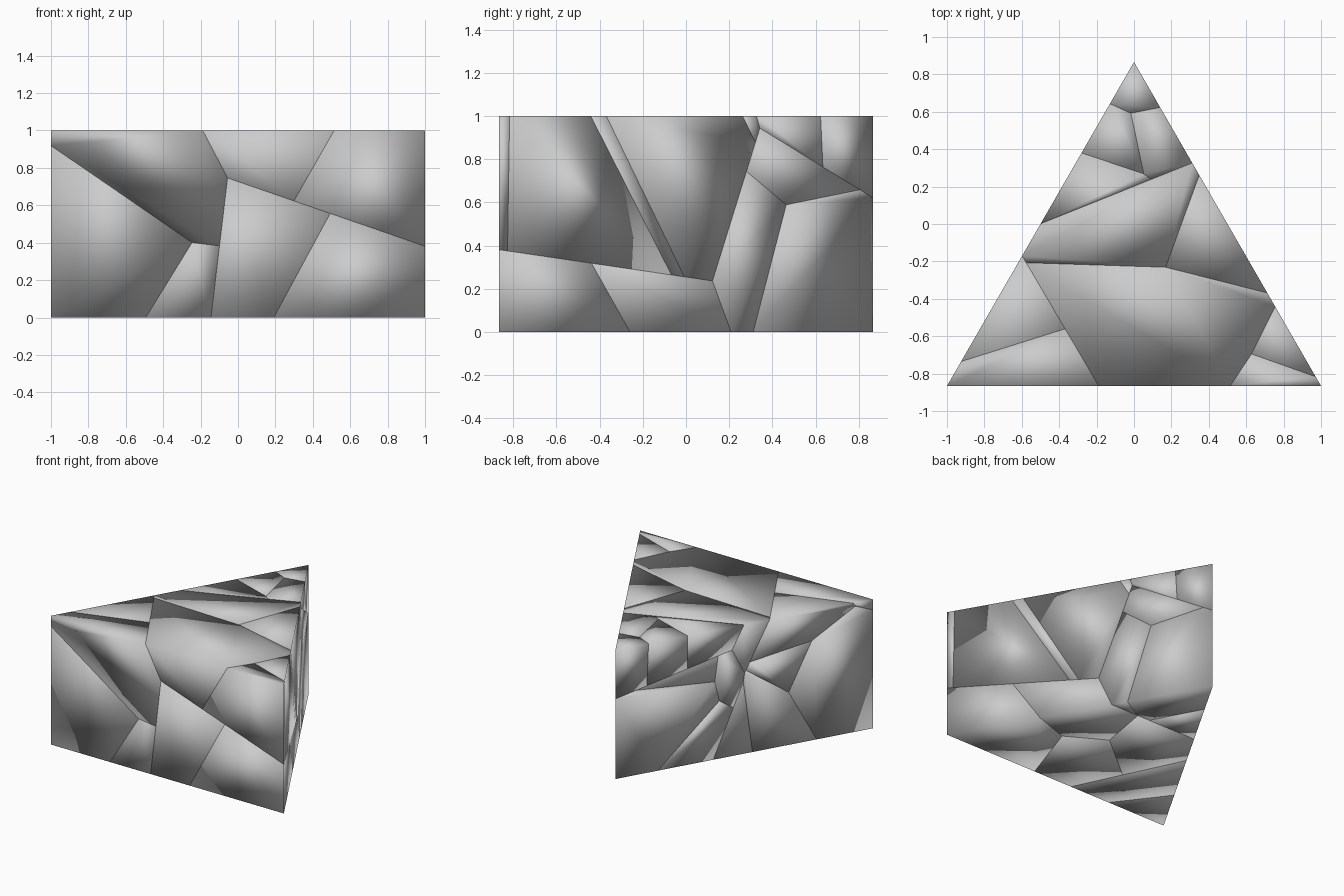
import bpy, bmesh, math
from mathutils import Vector

if "Cube" in bpy.data.objects:
    bpy.data.objects.remove(bpy.data.objects["Cube"])

H = math.sqrt(3) / 2

# First fracture level: one seed per large chunk
CHUNKS = [
    (-.613, -.561, .324),   # front left
    (.125, -.126, .709),    # upper middle
    (-.032, -.283, .255),   # lower front
    (-.032, .422, .511),    # lower back
    (-.174, .621, .968),    # upper back
]

# Second fracture level: seeds splitting every chunk into shards
SHARDS = [
    [(-.55, -.55, .55), (-.344, -.81, .85), (-.445, -.489, .727),
     (-.497, -.482, .592), (-.391, -.429, .452)],
    [(.2, -.42, .8), (.761, -.793, .479), (.789, -.714, .478),
     (.308, .007, .977), (.215, .041, 1.02)],
    [(.1, -.6, .25), (.55, -.753, .006), (.35, -.173, .396), (-.35, -.05, .2)],
    [(.087, .415, .78), (.19, .24, .5), (.055, .47, .42),
     (-.45, .2, -.1), (-.7, -.25, .65)],
    [(-.175, .168, .85), (-.068, .485, .85), (.074, .515, .85), (.035, .712, .86)],
]
CHUNK_NAMES = ["front_left", "upper_middle", "lower_front", "lower_back", "upper_back"]


def make_prism():
    """Triangular prism that is broken into shards."""
    bm = bmesh.new()
    base = bm.faces.new([bm.verts.new(p) for p in ((-1, -H, 0), (0, H, 0), (1, -H, 0))])
    ext = bmesh.ops.extrude_face_region(bm, geom=[base], use_keep_orig=True)
    top = [v for v in ext["geom"] if isinstance(v, bmesh.types.BMVert)]
    bmesh.ops.translate(bm, verts=top, vec=(0, 0, 1))
    bmesh.ops.recalc_face_normals(bm, faces=bm.faces)
    return bm


def cell(solid, seeds, i):
    """Part of a convex solid that lies closest to seed i."""
    bm = solid.copy()
    a = Vector(seeds[i])
    for j, other in enumerate(seeds):
        if j == i or not bm.faces:
            continue
        b = Vector(other)
        bmesh.ops.bisect_plane(bm, geom=bm.verts[:] + bm.edges[:] + bm.faces[:],
                               dist=1e-5, plane_co=(a + b) / 2,
                               plane_no=(b - a).normalized(), clear_outer=True)
        rim = [e for e in bm.edges if e.is_boundary]
        if rim:
            bmesh.ops.holes_fill(bm, edges=rim, sides=0)
    return bm


prism = make_prism()
for c, name in enumerate(CHUNK_NAMES):
    chunk = cell(prism, CHUNKS, c)
    for s in range(len(SHARDS[c])):
        shard = cell(chunk, SHARDS[c], s)
        if len(shard.faces) >= 4:
            bmesh.ops.recalc_face_normals(shard, faces=shard.faces)
            for f in shard.faces:
                f.smooth = True
            label = f"{name}_shard_{s + 1}"
            mesh = bpy.data.meshes.new(label)
            shard.to_mesh(mesh)
            bpy.context.collection.objects.link(bpy.data.objects.new(label, mesh))
        shard.free()
    chunk.free()
prism.free()
